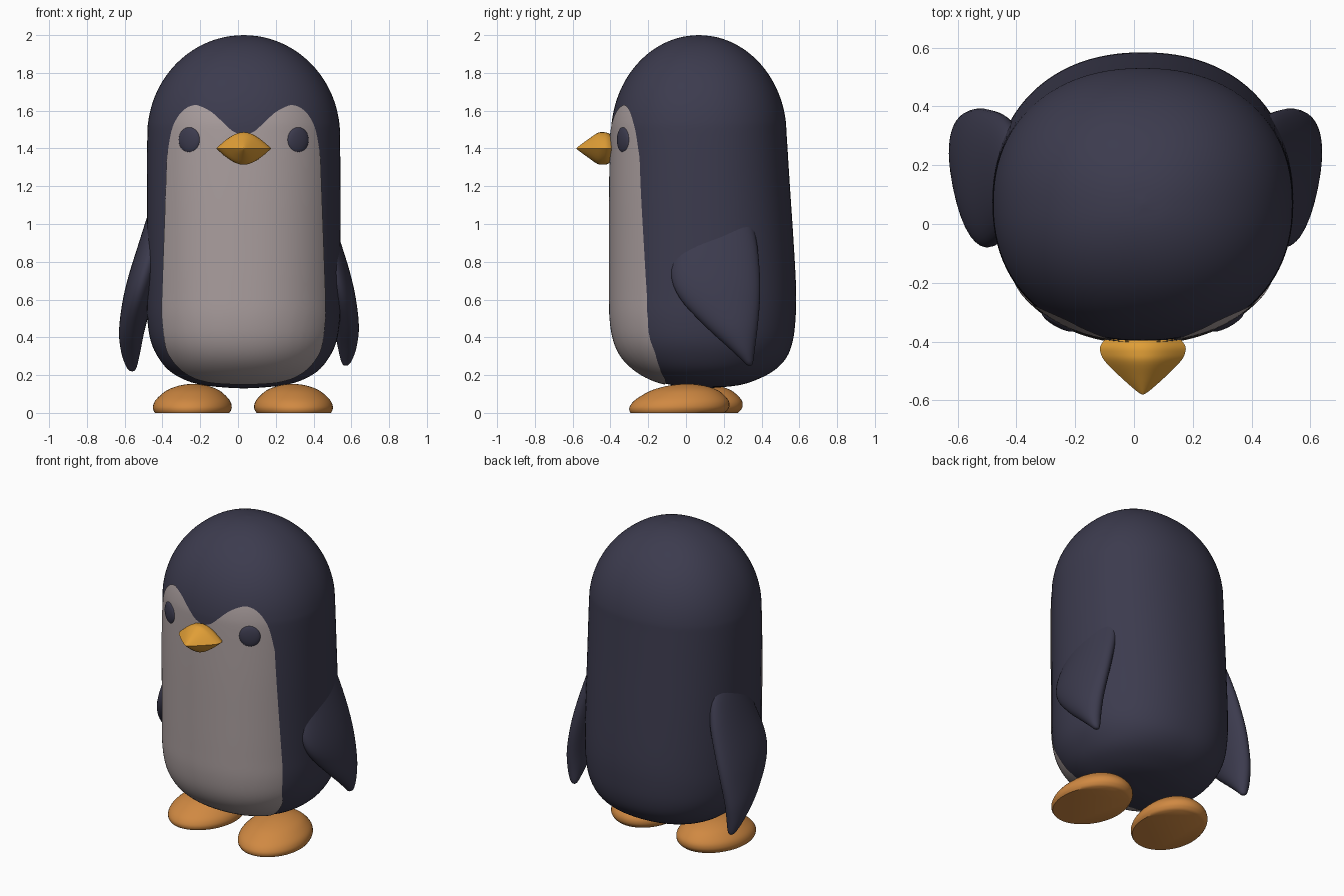
import bpy, bmesh, math
from mathutils import Vector, Matrix

if "Cube" in bpy.data.objects:
    bpy.data.objects.remove(bpy.data.objects["Cube"])

CX = 0.03      # middle of the body
SQUARE = 2.2   # roundness exponent of the body section


def material(name, rgb):
    lin = [((c / 255 + 0.055) / 1.055) ** 2.4 for c in rgb] + [1]
    m = bpy.data.materials.new(name)
    m.use_nodes = True
    m.diffuse_color = lin
    m.node_tree.nodes["Principled BSDF"].inputs["Base Color"].default_value = lin
    return m


DARK = material("dark slate feathers", (60, 59, 78))
PALE = material("pale belly", (170, 158, 158))
YELLOW = material("yellow beak", (224, 158, 54))
ORANGE = material("orange feet", (208, 137, 66))


def smooth_rows(rows, steps):
    """Catmull-Rom interpolation through rows of numbers."""
    pts = [rows[0]] + list(rows) + [rows[-1]]
    out = []
    for i in range(1, len(pts) - 2):
        for k in range(steps):
            t = k / steps
            out.append([0.5 * (2 * b + (c - a) * t + (2 * a - 5 * b + 4 * c - d) * t * t
                               + (3 * b - a - 3 * c + d) * t ** 3)
                        for a, b, c, d in zip(*pts[i - 1:i + 3])])
    return out + [list(rows[-1])]


def finish(name, bm, mat, angle=180):
    bmesh.ops.recalc_face_normals(bm, faces=bm.faces)
    mesh = bpy.data.meshes.new(name)
    bm.to_mesh(mesh)
    bm.free()
    mesh.materials.append(mat)
    ob = bpy.data.objects.new(name, mesh)
    bpy.context.collection.objects.link(ob)
    bpy.ops.object.select_all(action='DESELECT')
    ob.select_set(True)
    bpy.context.view_layer.objects.active = ob
    bpy.ops.object.shade_smooth_by_angle(angle=math.radians(angle))
    return ob


def loft(name, rings, mat, angle=180):
    """Skin closed rings of points and cap both ends."""
    bm = bmesh.new()
    loops = [[bm.verts.new(p) for p in ring] for ring in rings]
    n = len(loops[0])
    for a, b in zip(loops, loops[1:]):
        for i in range(n):
            j = (i + 1) % n
            bm.faces.new((a[i], a[j], b[j], b[i]))
    bm.faces.new(loops[0])
    bm.faces.new(loops[-1])
    return finish(name, bm, mat, angle)


def circle(n):
    return [(math.cos(math.tau * i / n), math.sin(math.tau * i / n)) for i in range(n)]


def power(v, e):
    return math.copysign(abs(v) ** e, v)


# Body: height, half width, front y, back y
stations = []
for k in range(11):
    s, c = math.sin(0.01 + k * 0.156), math.cos(0.01 + k * 0.156)
    stations.append((1.47 + 0.53 * c, 0.51 * s, 0.068 - 0.465 * s, 0.068 + 0.465 * s))
stations += [(1.2, .512, -.402, .55), (.9, .512, -.403, .57), (.65, .512, -.403, .583),
             (.5, .51, -.4, .58), (.38, .492, -.38, .565), (.29, .45, -.335, .53),
             (.22, .39, -.26, .46), (.17, .3, -.165, .36), (.145, .2, -.06, .27),
             (.133, .08, .03, .15), (.13, .005, .09, .1)]
profile = smooth_rows(stations, 4)
loft("body", [[(CX + a * power(c, 2 / SQUARE),
                (f + b) / 2 + (b - f) / 2 * power(s, 2 / SQUARE), z)
               for c, s in circle(96)] for z, a, f, b in profile], DARK)


def front_y(x, z):
    """Front surface of the body at an offset from its middle."""
    for p, q in zip(profile, profile[1:]):
        if p[0] >= z >= q[0]:
            t = (p[0] - z) / (p[0] - q[0])
            _, a, f, b = [u + (v - u) * t for u, v in zip(p, q)]
            depth = max(0, 1 - abs(x / a) ** SQUARE) ** (1 / SQUARE)
            return (f + b) / 2 - (b - f) / 2 * depth
    return 0


# Belly and face patch: half width, upper edge, lower edge
edge = smooth_rows([(0, 1.47, .155), (.06, 1.49, .156), (.12, 1.54, .159), (.18, 1.59, .165),
                    (.24, 1.62, .18), (.28, 1.628, .197), (.33, 1.61, .23),
                    (.375, 1.565, .28), (.41, 1.49, .35), (.43, 1.35, .5)], 4)
columns = [(-x, t, b) for x, t, b in edge[:0:-1]] + edge
ROWS = 60
bm = bmesh.new()
grid = []
for x0, top, low in columns:
    col = []
    for r in range(ROWS + 1):
        t = r / ROWS
        z = low + (top - low) * t * t * (3 - 2 * t)
        x = x0 * (1 - 0.075 * min(1, max(0, (z - 0.6) / 0.9)))
        col.append(bm.verts.new((CX + x, front_y(x, z), z)))
    grid.append(col)
for a, b in zip(grid, grid[1:]):
    for r in range(ROWS):
        bm.faces.new((a[r], b[r], b[r + 1], a[r + 1]))
bm.normal_update()
for v in bm.verts:
    v.co += v.normal * 0.005
finish("belly_patch", bm, PALE)

# Eyes: flattened ovals lying on the face
for side, label in ((1, "left"), (-1, "right")):
    bm = bmesh.new()
    bmesh.ops.create_uvsphere(bm, u_segments=32, v_segments=16, radius=1)
    place = (Matrix.Translation((CX + side * 0.287, front_y(0.287, 1.445) + 0.002, 1.445))
             @ Matrix.Rotation(side * math.radians(29), 4, 'Z')
             @ Matrix.Diagonal((0.064, 0.02, 0.069, 1)))
    bmesh.ops.transform(bm, matrix=place, verts=bm.verts)
    finish(label + "_eye", bm, DARK)

# Beak: lens sections (y, half width, half height) with a crease at each side
beak = smooth_rows([(-.58, .003, .002), (-.565, .025, .014), (-.52, .076, .047),
                    (-.47, .126, .081), (-.44, .143, .086), (-.41, .142, .08),
                    (-.37, .1, .05), (-.34, .01, .005)], 4)
lens = [(c, math.copysign(math.cos(math.pi / 2 * c), s) if abs(s) > 1e-6 else 0)
        for c, s in circle(40)]
loft("beak", [[(CX + w * u, y, 1.4 + h * v) for u, v in lens] for y, w, h in beak],
     YELLOW, 50)

# Feet: flat-bottomed domes (height, scale), peak leaning back
dome = smooth_rows([(.01, .975), (.03, 1), (.06, .96), (.09, .84), (.12, .66),
                    (.14, .43), (.15, .22), (.154, .01)], 3)
for side, label, cx, cy in ((1, "left", .295, -.045), (-1, "right", -.243, .025)):
    turn = Matrix.Rotation(side * math.radians(7), 3, 'Z')
    loft(label + "_foot",
         [[turn @ Vector((.208 * s * c, .265 * s * d + .05 * z / .154, z)) + Vector((cx, cy, 0))
           for c, d in circle(48)] for z, s in [(0, .94)] + dome], ORANGE, 50)

# Flippers: height, outward offset, half thickness, front y, back y
leaf = smooth_rows([(1.18, .42, .01, .14, .2), (1.15, .43, .035, .08, .26),
                    (1.07, .445, .055, .02, .32), (.9, .48, .075, -.045, .37),
                    (.72, .53, .081, -.08, .39), (.58, .565, .078, -.035, .392),
                    (.43, .593, .067, .1, .38), (.32, .598, .05, .22, .366),
                    (.25, .594, .03, .295, .357), (.225, .591, .015, .32, .35),
                    (.22, .59, .002, .333, .338)], 4)
for side, label, tuck, lift in ((1, "left", .05, .03), (-1, "right", 0, 0)):
    loft(label + "_flipper",
         [[(CX + side * (x - tuck + t * c), (f + b) / 2 + (b - f) / 2 * s, z + lift)
           for c, s in circle(40)] for z, x, t, f, b in leaf], DARK)
